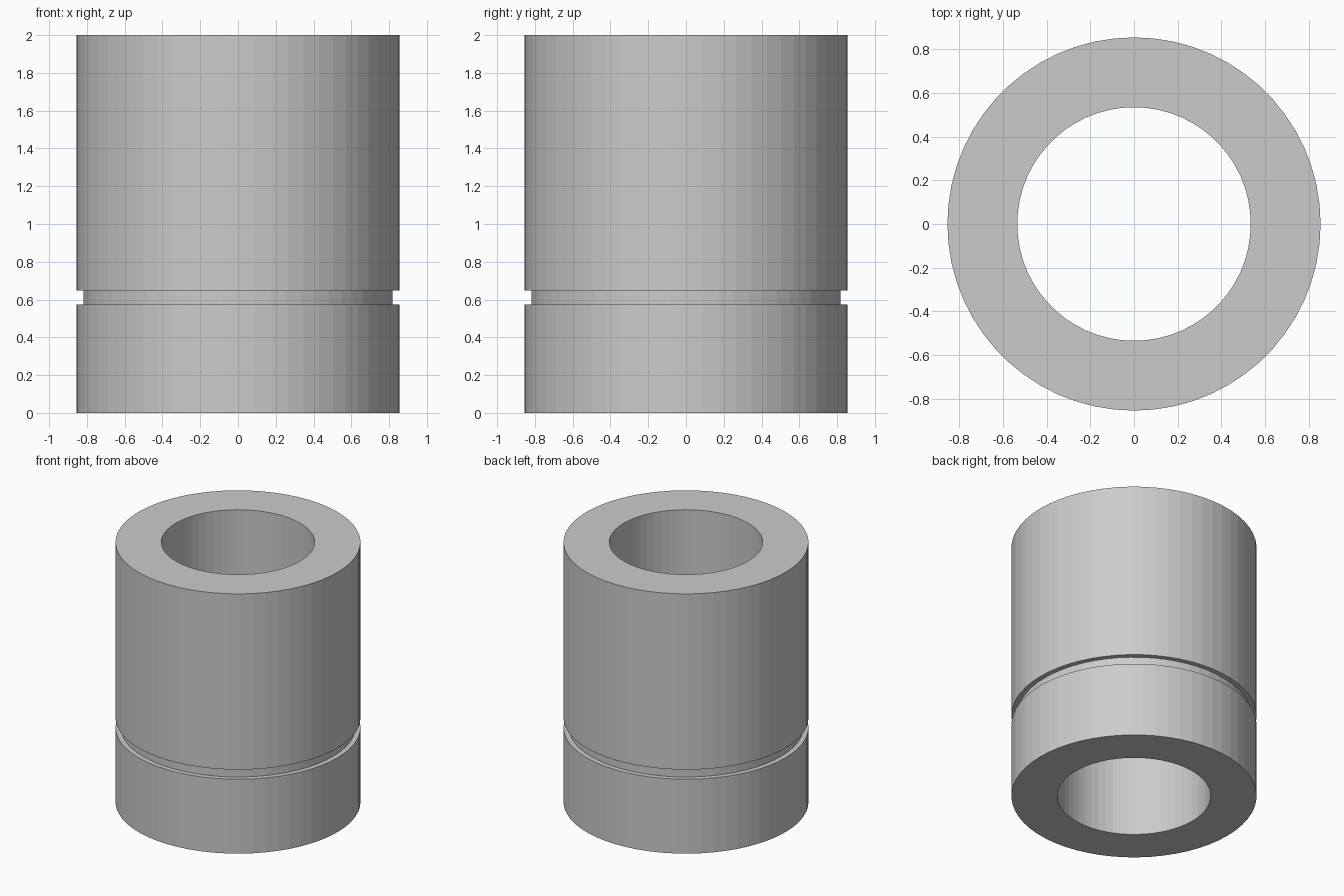
import bpy, bmesh, math

if "Cube" in bpy.data.objects:
    bpy.data.objects.remove(bpy.data.objects["Cube"])

SEGMENTS = 60
BORE, OUTER, GROOVE = 0.535, 0.855, 0.818

# Closed wall section (radius, height) with the narrow outer groove
profile = [
    (BORE, 0), (OUTER, 0), (OUTER, 0.573), (GROOVE, 0.573),
    (GROOVE, 0.647), (OUTER, 0.647), (OUTER, 2), (BORE, 2),
]


def lathe(name, section, segments):
    bm = bmesh.new()
    rings = []
    for i in range(segments):
        a = 2 * math.pi * i / segments
        rings.append([bm.verts.new((r * math.cos(a), r * math.sin(a), z))
                      for r, z in section])
    n = len(section)
    for i, ring in enumerate(rings):
        nxt = rings[(i + 1) % segments]
        for j in range(n):
            k = (j + 1) % n
            bm.faces.new((ring[j], nxt[j], nxt[k], ring[k]))
    bmesh.ops.recalc_face_normals(bm, faces=bm.faces)
    mesh = bpy.data.meshes.new(name)
    bm.to_mesh(mesh)
    bm.free()
    obj = bpy.data.objects.new(name, mesh)
    bpy.context.collection.objects.link(obj)
    return obj


# Thick sleeve with a through bore
lathe("grooved_sleeve", profile, SEGMENTS)
